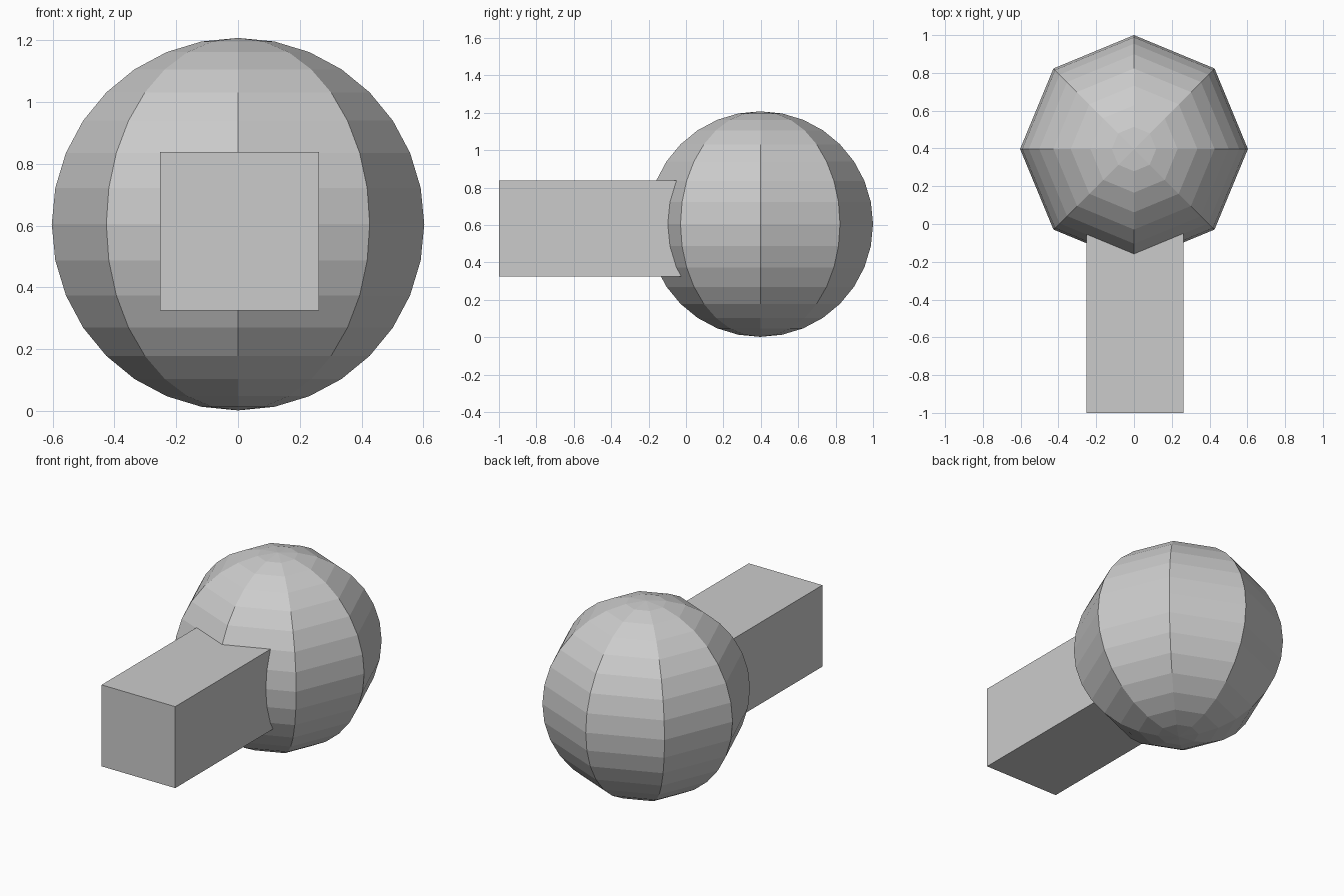
import bpy

if "Cube" in bpy.data.objects:
    bpy.data.objects.remove(bpy.data.objects["Cube"])

# Ball: low-poly sphere, 8 sides and 16 rings, flat shaded
bpy.ops.mesh.primitive_uv_sphere_add(segments=8, ring_count=16, radius=0.603,
                                     location=(0, 0.397, 0.605))
bpy.context.object.name = "ball"


def add_box(name, low, high):
    center = [(a + b) / 2 for a, b in zip(low, high)]
    bpy.ops.mesh.primitive_cube_add(size=1, location=center)
    box = bpy.context.object
    box.name = name
    box.scale = [b - a for a, b in zip(low, high)]
    return box


# Square bar running forward from inside the ball
add_box("bar", (-0.252, -1.0, 0.325), (0.262, 0.05, 0.839))
